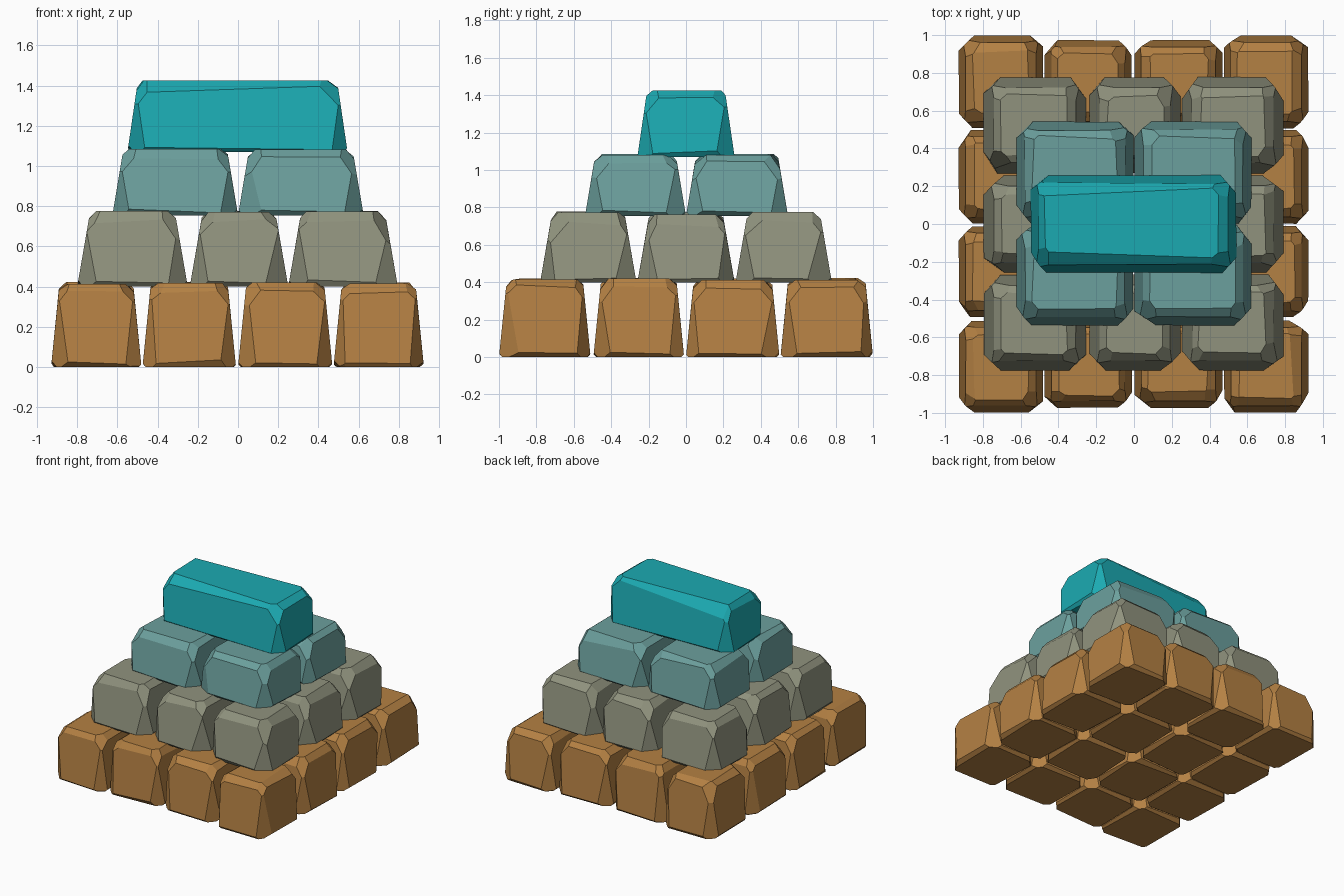
import bpy, bmesh, random
from itertools import product
from mathutils import Vector

if "Cube" in bpy.data.objects:
    bpy.data.objects.remove(bpy.data.objects["Cube"])

random.seed(7)


def material(name, srgb):
    mat = bpy.data.materials.new(name)
    mat.diffuse_color = [c ** 2.2 for c in srgb] + [1.0]
    mat.use_nodes = True
    mat.node_tree.nodes["Principled BSDF"].inputs["Base Color"].default_value = mat.diffuse_color
    return mat


def chisel(bm, point, normal):
    # slice off everything beyond the plane and cap the cut
    geom = bm.verts[:] + bm.edges[:] + bm.faces[:]
    bmesh.ops.bisect_plane(bm, geom=geom, dist=1e-5, plane_co=point,
                           plane_no=normal, clear_outer=True)
    rim = [e for e in bm.edges if e.is_boundary]
    if rim:
        bmesh.ops.holes_fill(bm, edges=rim, sides=0)


def stone(name, xr, yr, zr, inset, mat):
    # tapered block: inset = how far each side leans in at the top
    def corner(sx, sy, sz):
        k = inset if sz > 0 else 0.0
        x = xr[1] - k if sx > 0 else xr[0] + k
        y = yr[1] - k if sy > 0 else yr[0] + k
        return Vector((x, y, zr[1] if sz > 0 else zr[0]))

    bm = bmesh.new()
    signs = list(product((-1, 1), repeat=3))
    pts = {s: corner(*s) for s in signs}
    for s in signs:
        bm.verts.new(pts[s])
    bmesh.ops.convex_hull(bm, input=bm.verts[:])
    bmesh.ops.dissolve_limit(bm, angle_limit=0.01, verts=bm.verts[:], edges=bm.edges[:])

    # irregular chamfers along the twelve edges
    for axis in range(3):
        for a, b in product((-1, 1), repeat=2):
            s = [a, b]
            s.insert(axis, 1)
            t = [a, b]
            t.insert(axis, -1)
            mid = (pts[tuple(s)] + pts[tuple(t)]) / 2
            n = [a * random.uniform(0.75, 1.25), b * random.uniform(0.75, 1.25)]
            n.insert(axis, random.uniform(-0.05, 0.05))
            n = Vector(n).normalized()
            low = axis != 2 and s[2 if axis < 2 else 0] < 0 and t[2] < 0
            depth = random.uniform(0.014, 0.020) if low else random.uniform(0.020, 0.030)
            chisel(bm, mid - n * depth, n)

    # knocked-off corners
    for s in signs:
        n = Vector([c * random.uniform(0.7, 1.3) for c in s]).normalized()
        depth = random.uniform(0.036, 0.046) if s[2] < 0 else random.uniform(0.044, 0.060)
        chisel(bm, pts[s] - n * depth, n)

    bmesh.ops.recalc_face_normals(bm, faces=bm.faces[:])
    mesh = bpy.data.meshes.new(name)
    bm.to_mesh(mesh)
    bm.free()
    mesh.materials.append(mat)
    obj = bpy.data.objects.new(name, mesh)
    bpy.context.collection.objects.link(obj)


# tiers: name, colour, x spans, y spans, z range, side lean
tiers = [
    ("base_stone", (0.70, 0.50, 0.27),
     [(-0.93, -0.48), (-0.475, -0.01), (0.0, 0.47), (0.475, 0.925)],
     [(-1.0, -0.51), (-0.495, -0.01), (0.0, 0.50), (0.505, 1.0)], (0.0, 0.42), 0.042),
    ("second_tier_stone", (0.56, 0.57, 0.49),
     [(-0.80, -0.25), (-0.24, 0.25), (0.25, 0.795)],
     [(-0.78, -0.265), (-0.26, 0.26), (0.265, 0.78)], (0.40, 0.775), 0.065),
    ("third_tier_stone", (0.42, 0.62, 0.61),
     [(-0.625, 0.0), (0.0, 0.625)],
     [(-0.54, 0.0), (0.0, 0.545)], (0.755, 1.09), 0.055),
    ("capstone", (0.13, 0.66, 0.69),
     [(-0.55, 0.545)], [(-0.26, 0.26)], (1.07, 1.425), 0.052),
]

for name, colour, cols, rows, zr, lean in tiers:
    mat = material(name + "_colour", colour)
    for i, xs in enumerate(cols):
        for j, ys in enumerate(rows):
            y0, y1 = ys
            # inner columns of the base sit slightly back from the corners
            if name == "base_stone" and i in (1, 2):
                y0, y1 = max(y0, -0.975), min(y1, 0.975)
            top = zr[1] + (random.uniform(-0.012, 0.004) if len(cols) > 1 else 0)
            stone(f"{name}_{i + 1}_{j + 1}", xs, (y0, y1), (zr[0], top), lean, mat)
